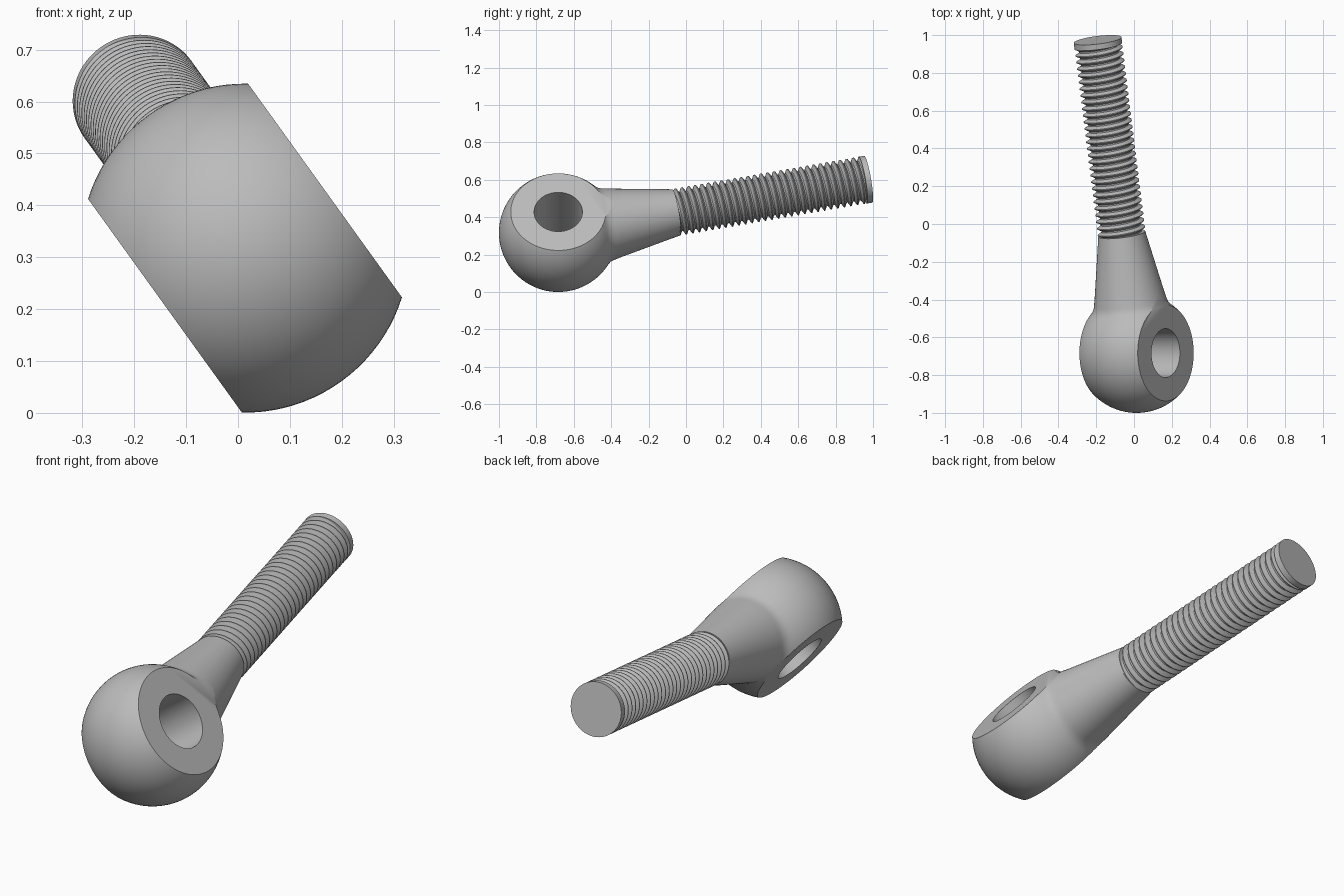
import bpy
import bmesh
import math
from mathutils import Matrix, Vector

if "Cube" in bpy.data.objects:
    bpy.data.objects.remove(bpy.data.objects["Cube"])

# Main dimensions
BALL_R, HALF_THICK, HOLE_R = 0.317, 0.19, 0.129
THREAD_R, ROOT_R, PITCH = 0.127, 0.105, 0.036
NECK_END, TOTAL = 0.645, 1.694
SEG = 96

# Local frame: X through the eye, Z along the shank
eye_axis = Vector((0.811, 0, 0.584)).normalized()
shank = Vector((-0.12, 0.978, 0.17))
shank = (shank - eye_axis * shank.dot(eye_axis)).normalized()
frame = Matrix((eye_axis, shank.cross(eye_axis), shank)).transposed().to_4x4()
frame.translation = (0.0135, -0.683, 0.3175)

steel = bpy.data.materials.new("grey steel")
steel.use_nodes = True
colour = (0.5, 0.5, 0.5, 1)
steel.diffuse_color = colour
steel.node_tree.nodes["Principled BSDF"].inputs["Base Color"].default_value = colour


def make_object(name, bm):
    bmesh.ops.recalc_face_normals(bm, faces=bm.faces[:])
    mesh = bpy.data.meshes.new(name)
    bm.to_mesh(mesh)
    bm.free()
    mesh.materials.append(steel)
    obj = bpy.data.objects.new(name, mesh)
    bpy.context.collection.objects.link(obj)
    obj.matrix_world = frame
    return obj


def activate(obj):
    bpy.ops.object.select_all(action="DESELECT")
    obj.select_set(True)
    bpy.context.view_layer.objects.active = obj


def smooth(obj):
    activate(obj)
    bpy.ops.object.shade_smooth_by_angle(angle=math.radians(30))


def lathe(profile):
    """Revolve (radius, height) points around local Z."""
    bm = bmesh.new()
    verts = [bm.verts.new((r, 0, z)) for r, z in profile]
    edges = [bm.edges.new(pair) for pair in zip(verts, verts[1:])]
    bmesh.ops.spin(bm, geom=verts + edges, axis=(0, 0, 1), cent=(0, 0, 0),
                   angle=math.tau, steps=SEG)
    bmesh.ops.remove_doubles(bm, verts=bm.verts[:], dist=0.0001)
    return bm


def slice_off(bm, point, normal):
    """Cut away everything beyond a plane and cap the opening."""
    geom = bm.verts[:] + bm.edges[:] + bm.faces[:]
    cut = bmesh.ops.bisect_plane(bm, geom=geom, plane_co=point, plane_no=normal,
                                 clear_outer=True, dist=0.00001)
    rim = [e for e in cut["geom_cut"] if isinstance(e, bmesh.types.BMEdge)]
    bmesh.ops.holes_fill(bm, edges=rim, sides=0)


# Ball, fillet and tapered neck as one turned body
ball_end = math.acos(0.235 / BALL_R)
profile = []
for i in range(41):
    a = math.pi + (ball_end - math.pi) * i / 40
    profile.append((BALL_R * math.sin(a), BALL_R * math.cos(a)))
profile[0] = (0, -BALL_R)
profile += [(0.201, 0.25), (0.194, 0.27), (0.191, 0.288), (0.186, 0.31),
            (0.125, NECK_END), (0, NECK_END)]
bm = lathe(profile)
for side in (1, -1):
    slice_off(bm, (side * HALF_THICK, 0, 0), (side, 0, 0))
eye = make_object("eye_and_neck", bm)

# Bore through the eye
bm = bmesh.new()
bmesh.ops.create_cone(bm, cap_ends=True, segments=64, radius1=HOLE_R, radius2=HOLE_R,
                      depth=1, matrix=Matrix.Rotation(math.pi / 2, 4, "Y"))
cutter = make_object("bore_cutter", bm)
cutter.hide_render = True
activate(eye)
bore = eye.modifiers.new("bore", "BOOLEAN")
bore.operation = "DIFFERENCE"
bore.solver = "EXACT"
bore.object = cutter
bpy.ops.object.modifier_apply(modifier=bore.name)
bpy.data.objects.remove(cutter)
smooth(eye)

# Helical thread: the tooth outline repeats once per pitch
tooth = [(ROOT_R, 0), (ROOT_R, 0.2), (THREAD_R, 0.54), (THREAD_R, 0.66)]
thread_end = TOTAL - 0.03
turns = math.ceil((thread_end - NECK_END) / PITCH) + 3
bm = bmesh.new()
columns = []
for s in range(SEG):
    a = math.tau * s / SEG
    column = []
    for k in range(turns):
        for r, f in tooth:
            z = NECK_END + PITCH * (k - 2 + f + s / SEG)
            column.append(bm.verts.new((r * math.cos(a), r * math.sin(a), z)))
    columns.append(column)
for s in range(SEG):
    here, after = columns[s], columns[(s + 1) % SEG]
    shift = len(tooth) if s == SEG - 1 else 0
    for i in range(len(here) - 1 - shift):
        bm.faces.new((here[i], after[i + shift], after[i + 1 + shift], here[i + 1]))
slice_off(bm, (0, 0, NECK_END - 0.005), (0, 0, -1))
slice_off(bm, (0, 0, thread_end + 0.005), (0, 0, 1))
smooth(make_object("threaded_shank", bm))

# Plain disc closing the tip
smooth(make_object("shank_tip", lathe([(0, thread_end), (THREAD_R, thread_end),
                                       (THREAD_R, TOTAL), (0, TOTAL)])))
